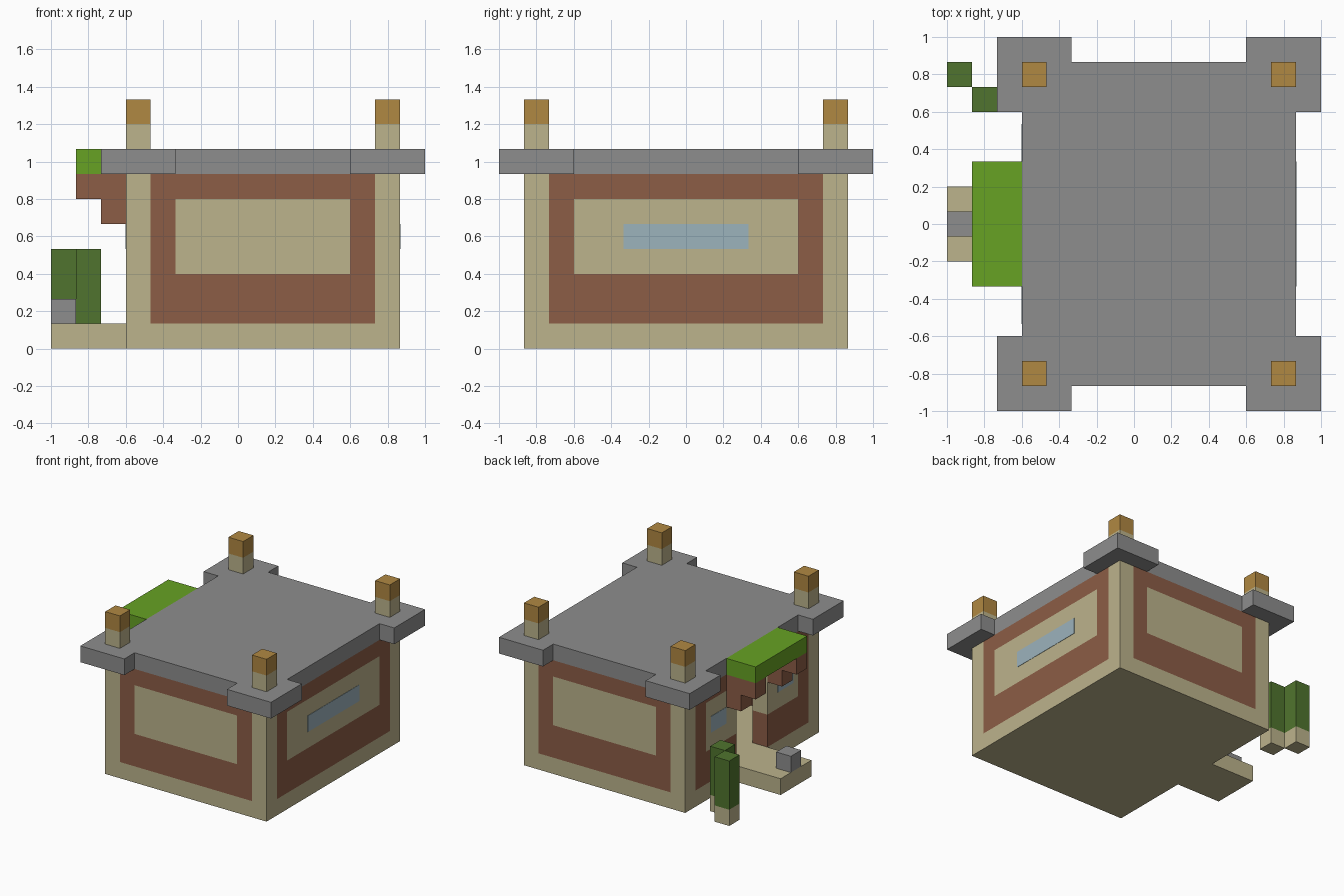
import bpy
import bmesh

if "Cube" in bpy.data.objects:
    bpy.data.objects.remove(bpy.data.objects["Cube"], do_unlink=True)

U = 2 / 15  # one grid block


def material(name, rgb):
    lin = [((c / 255 + 0.055) / 1.055) ** 2.4 for c in rgb] + [1]
    m = bpy.data.materials.new(name)
    m.use_nodes = True
    m.diffuse_color = lin
    m.node_tree.nodes["Principled BSDF"].inputs["Base Color"].default_value = lin
    return m


grey = material("stone grey", (141, 141, 141))
beige = material("sandstone", (188, 179, 140))
brown = material("brick brown", (140, 93, 70))
gold = material("lamp gold", (176, 136, 66))
green = material("awning green", (103, 162, 36))
leaf = material("hedge green", (80, 116, 46))
blue = material("window blue", (156, 179, 188))


def finish(name, bm, mat):
    bmesh.ops.recalc_face_normals(bm, faces=bm.faces)
    mesh = bpy.data.meshes.new(name)
    bm.to_mesh(mesh)
    bm.free()
    mesh.materials.append(mat)
    obj = bpy.data.objects.new(name, mesh)
    bpy.context.collection.objects.link(obj)
    return obj


def boxes(name, mat, spans):
    """One object from boxes given as (x range, y range, z range) in blocks."""
    bm = bmesh.new()
    for span in spans:
        made = bmesh.ops.create_cube(bm, size=1)["verts"]
        for v in made:
            for axis, (low, high) in enumerate(span):
                offset = 0 if axis == 2 else 7.5
                v.co[axis] = ((low if v.co[axis] < 0 else high) - offset) * U
    return finish(name, bm, mat)


# Base, porch and corner columns
boxes("floor_base", beige, [((3, 14), (1, 14), (0, 1))])
boxes("porch", beige, [((0, 3), (6, 9), (0, 1))])
boxes("porch_seat", grey, [((0, 1), (7, 8), (1, 2))])
corners = [((x, x + 1), (y, y + 1)) for x in (3, 13) for y in (1, 13)]
boxes("corner_columns", beige, [(x, y, (1, 7)) for x, y in corners])

# Front and back walls: brick border around a sandstone panel
for name, y in (("front", (1, 2)), ("back", (13, 14))):
    boxes(name + "_brick", brown, [((4, 13), y, (1, 3)), ((4, 13), y, (6, 7)),
                                   ((4, 5), y, (3, 6)), ((12, 13), y, (3, 6))])
    boxes(name + "_panel", beige, [((5, 12), y, (3, 6))])

# Left wall, closed, with one long window
side = (13, 14)
boxes("left_brick", brown, [(side, (2, 13), (1, 3)), (side, (2, 13), (6, 7)),
                            (side, (2, 3), (3, 6)), (side, (12, 13), (3, 6))])
boxes("left_panel", beige, [(side, (3, 12), (3, 6))])
boxes("left_window", blue, [((14, 14.02), (5, 10), (4, 5))])

# Right wall, split by the doorway
side = (3, 4)
boxes("right_brick", brown, [(side, (2, 6), (1, 3)), (side, (9, 13), (1, 3)),
                             (side, (2, 13), (6, 7)),
                             (side, (2, 3), (3, 6)), (side, (12, 13), (3, 6))])
boxes("right_panels", beige, [(side, (3, 6), (3, 6)), (side, (9, 12), (3, 6))])
boxes("right_windows", blue, [((2.98, 3), (3.5, 5), (4, 5)),
                              ((2.98, 3), (10, 11.5), (4, 5))])

# Roof slab with widened corners, one outline mirrored around its centre
quarter = [(5.5, 4.5), (6.5, 4.5), (6.5, 7.5), (3.5, 7.5), (3.5, 6.5)]
outline = []
for sx, sy in ((1, 1), (-1, 1), (-1, -1), (1, -1)):
    part = [(sx * x, sy * y) for x, y in quarter]
    outline += part if sx * sy > 0 else part[::-1]
bm = bmesh.new()
face = bm.faces.new([bm.verts.new(((x + 1) * U, y * U, 7 * U)) for x, y in outline])
top = bmesh.ops.extrude_face_region(bm, geom=[face])["geom"]
bmesh.ops.translate(bm, vec=(0, 0, U),
                    verts=[v for v in top if isinstance(v, bmesh.types.BMVert)])
finish("roof_slab", bm, grey)

# Roof posts with lamps
boxes("roof_posts", beige, [(x, y, (8, 9)) for x, y in corners])
boxes("roof_lamps", gold, [(x, y, (9, 10)) for x, y in corners])

# Awning on two stepped brackets
boxes("awning", green, [((1, 3), (5, 10), (7, 8))])
for name, y in (("front", (5, 6)), ("back", (9, 10))):
    boxes(name + "_awning_bracket", brown, [((1, 3), y, (6, 7)), ((2, 3), y, (5, 6))])

# Two hedge columns on sandstone footings
hedge = [((0, 1), (13, 14)), ((1, 2), (12, 13))]
boxes("hedge_footings", beige, [(x, y, (0, 1)) for x, y in hedge])
boxes("hedges", leaf, [(x, y, (1, 4)) for x, y in hedge])
